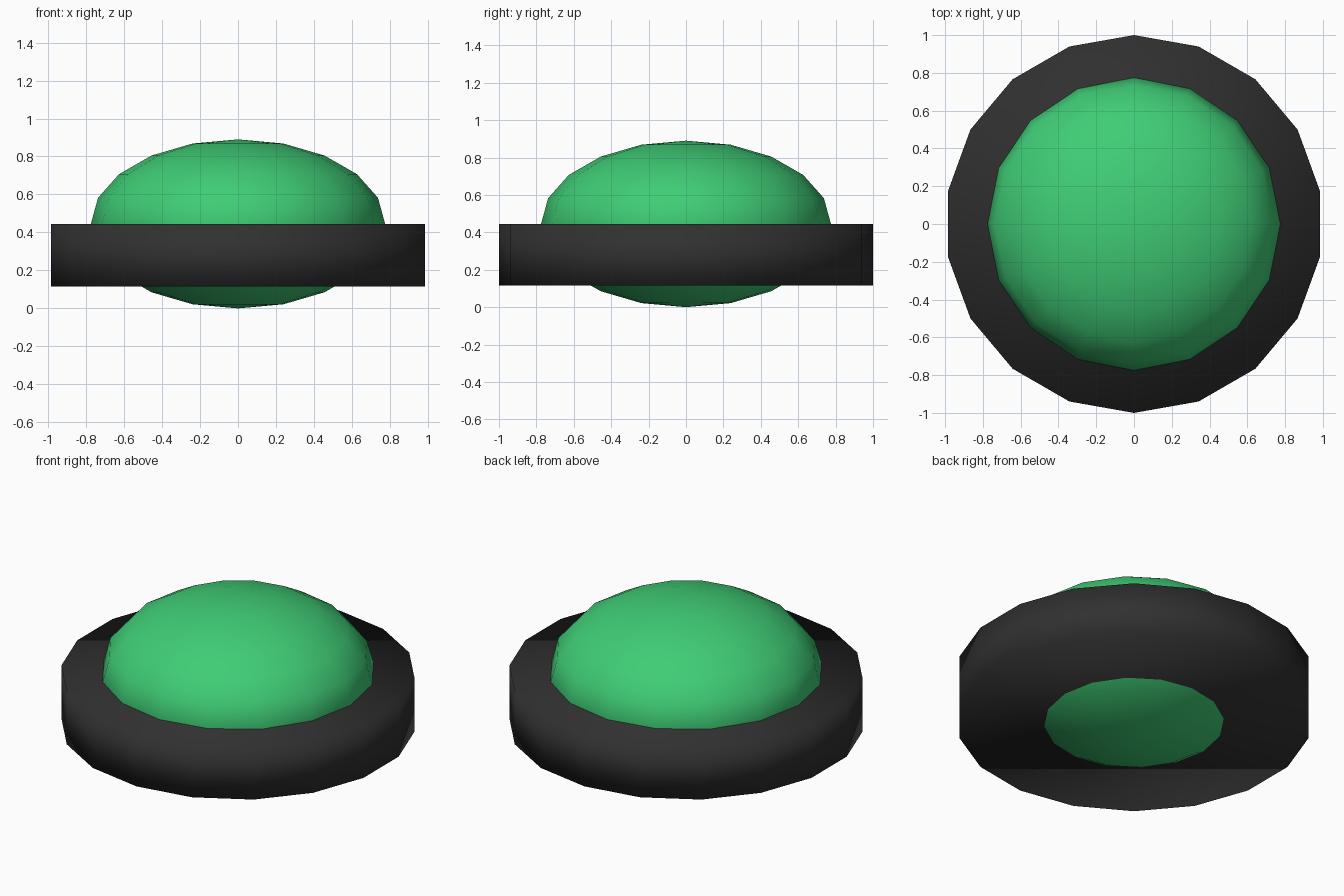
import bpy

if "Cube" in bpy.data.objects:
    bpy.data.objects.remove(bpy.data.objects["Cube"], do_unlink=True)


def make_material(name, rgb):
    mat = bpy.data.materials.new(name)
    mat.use_nodes = True
    color = (*rgb, 1.0)
    mat.diffuse_color = color
    mat.node_tree.nodes["Principled BSDF"].inputs["Base Color"].default_value = color
    return mat


def finish(name, mat):
    obj = bpy.context.object
    obj.name = name
    obj.data.materials.append(mat)
    bpy.ops.object.transform_apply(location=False, rotation=False, scale=True)
    bpy.ops.object.shade_smooth()


black = make_material("matte black", (0.03, 0.03, 0.03))
green = make_material("bright green", (0.05, 0.61, 0.18))

# Thick surrounding disc
bpy.ops.mesh.primitive_cylinder_add(vertices=18, radius=1.0, depth=0.33,
                                    location=(0, 0, 0.28))
finish("base_disc", black)

# Flattened ball through the middle of the disc
bpy.ops.mesh.primitive_uv_sphere_add(segments=16, ring_count=10, radius=1.0,
                                     location=(0, 0, 0.445))
bpy.context.object.scale = (0.775, 0.775, 0.445)
finish("button_dome", green)
